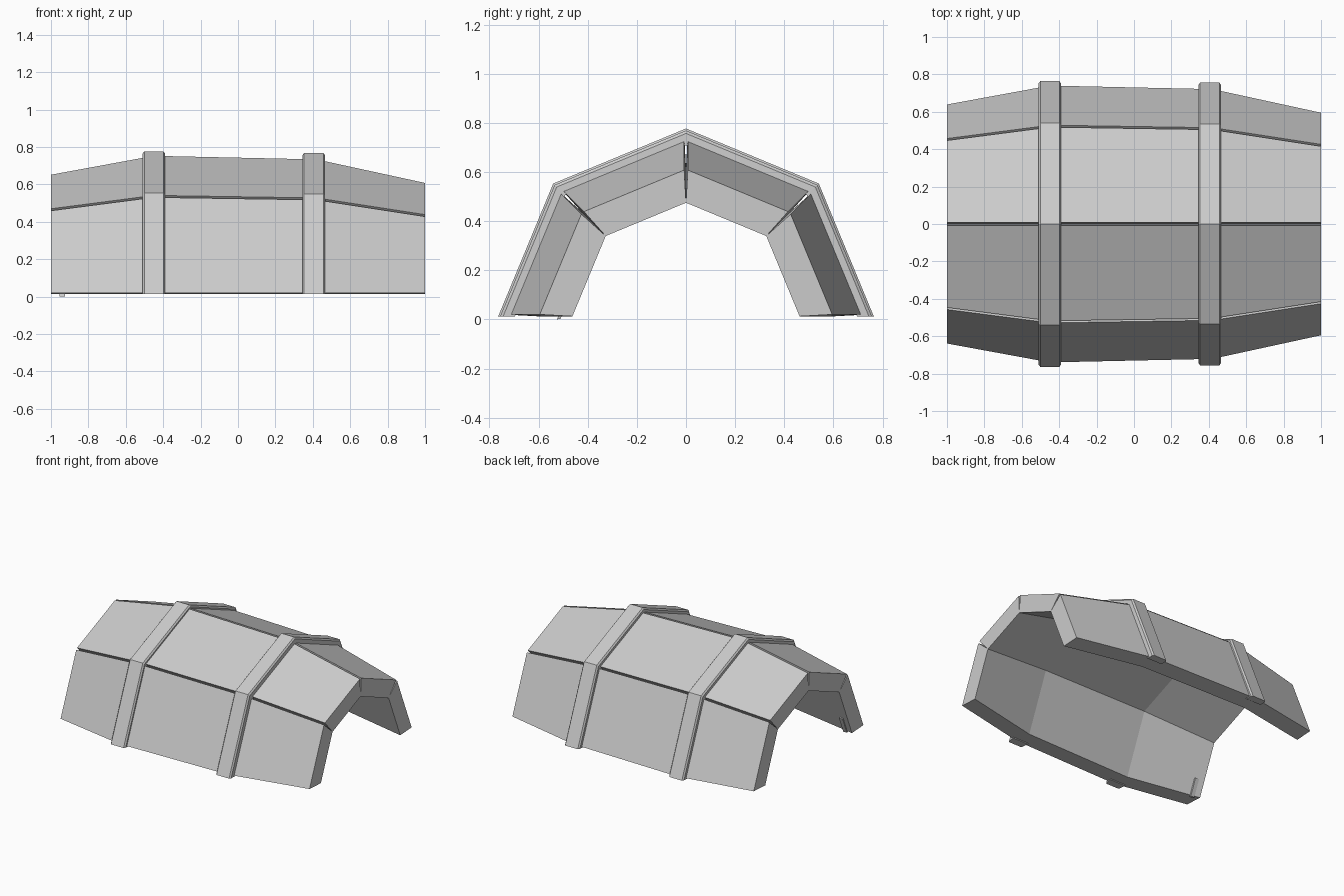
import bpy
from math import sin, cos, pi
from mathutils import Vector

cube = bpy.data.objects.get("Cube")
if cube:
    bpy.data.objects.remove(cube, do_unlink=True)

grey = bpy.data.materials.new("plain grey")
grey.use_nodes = True
colour = (0.6, 0.6, 0.6, 1)
grey.diffuse_color = colour
grey.node_tree.nodes["Principled BSDF"].inputs["Base Color"].default_value = colour

CENTRE_Z = 0.013
STAVES = 4
GAP = 0.008
# Stave profile along the barrel: x, outer radius, inner radius
PROFILE = [(-1, 0.642, 0.505), (-0.45, 0.743, 0.606), (0.42, 0.724, 0.588), (1, 0.598, 0.462)]


def corner(x, radius, index):
    a = pi * index / STAVES
    return Vector((x, radius * cos(a), CENTRE_Z + radius * sin(a)))


def add_mesh(name, verts, faces):
    mesh = bpy.data.meshes.new(name)
    mesh.from_pydata(verts, [], faces)
    mesh.materials.append(grey)
    obj = bpy.data.objects.new(name, mesh)
    bpy.context.collection.objects.link(obj)
    return obj


def loft(name, rings):
    """Skin a row of equal closed rings and cap both ends."""
    n = len(rings[0])
    faces = [tuple(range(n)), tuple((len(rings) - 1) * n + i for i in reversed(range(n)))]
    for r in range(len(rings) - 1):
        for i in range(n):
            a, b = r * n + i, r * n + (i + 1) % n
            faces.append((a, a + n, b + n, b))
    return add_mesh(name, [v for ring in rings for v in ring], faces)


def stave_ring(x, outer, inner, index):
    # Edges meet inside and open into a narrow wedge outside
    o0, o1 = corner(x, outer, index), corner(x, outer, index + 1)
    along = (o1 - o0).normalized() * GAP
    return [o0 + along, o1 - along, corner(x, inner, index + 1), corner(x, inner, index)]


# Four bent staves
for i in range(STAVES):
    loft(f"stave_{i + 1}", [stave_ring(x, o, n, i) for x, o, n in PROFILE])


def hoop(name, x, radius):
    # Bevelled band: wide foot buried in the staves, narrower outer face
    section = [(-0.062, -0.06), (-0.060, -0.012), (-0.051, 0),
               (0.051, 0), (0.060, -0.012), (0.062, -0.06)]
    loft(name, [[corner(x + dx, radius + dr, i) for dx, dr in section]
                for i in range(STAVES + 1)])


hoop("right_hoop", -0.45, 0.764)
hoop("left_hoop", 0.405, 0.756)

# Small strip on the inside of the front lower stave
rings = []
for x in (-0.955, -0.925):
    ring = []
    for radius, t in ((0.52, -0.033), (0.52, 0.3), (0.506, 0.3), (0.506, -0.033)):
        ring.append(corner(x, radius, STAVES).lerp(corner(x, radius, STAVES - 1), t))
    rings.append(ring)
loft("inner_strip", rings)

# Make all faces point outward
import bmesh
for obj in bpy.context.collection.objects:
    if obj.type == 'MESH' and grey.name in obj.data.materials:
        bm = bmesh.new()
        bm.from_mesh(obj.data)
        bmesh.ops.recalc_face_normals(bm, faces=bm.faces)
        bm.to_mesh(obj.data)
        bm.free()
